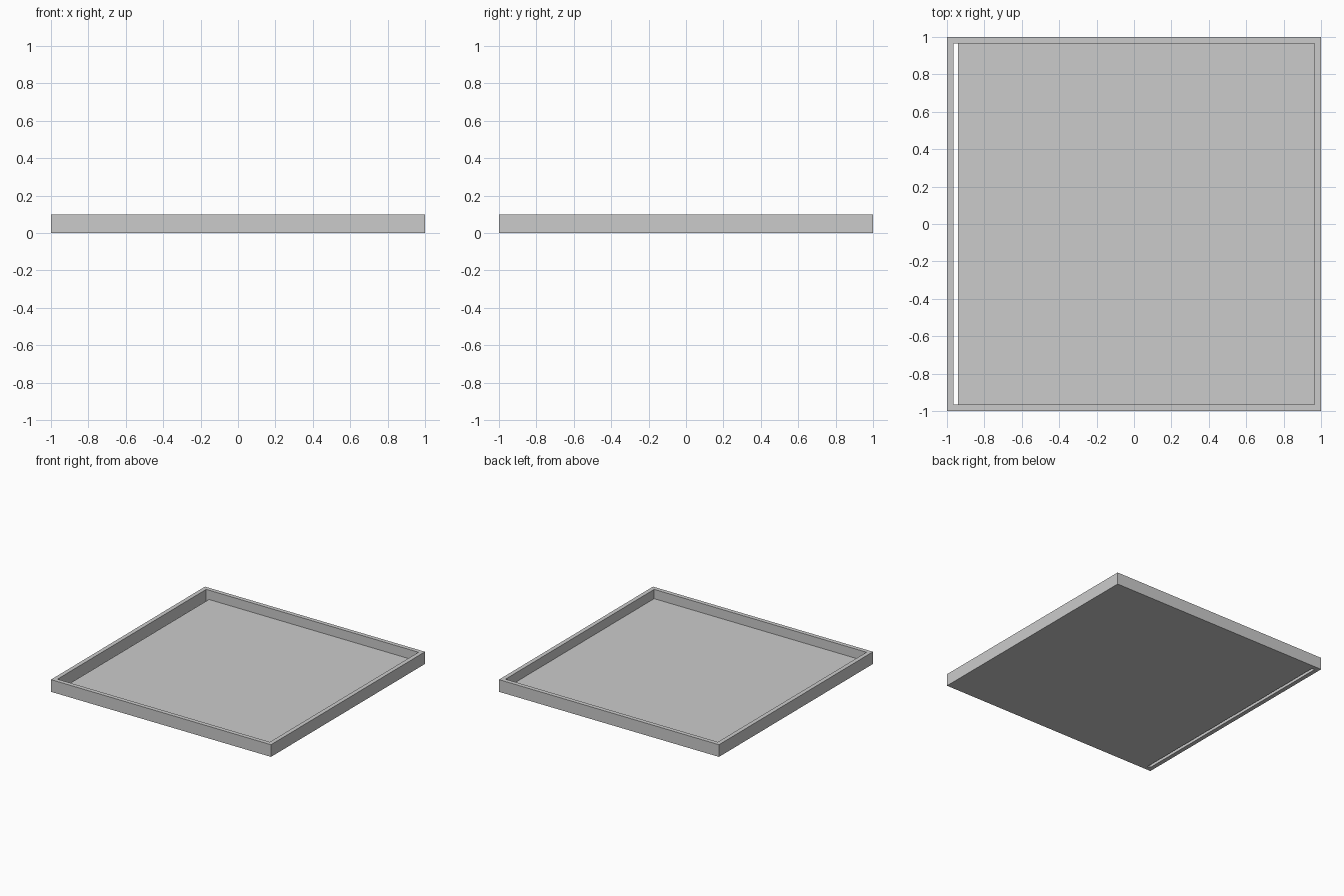
import bpy, bmesh

if "Cube" in bpy.data.objects:
    bpy.data.objects.remove(bpy.data.objects["Cube"])

INNER = 0.965     # inside face of the rim
SLOT = -0.94      # edge of the slot along the left wall
FLOOR = 0.024     # floor thickness
HEIGHT = 0.1


def extrude_profile(name, profile, half_depth):
    """Extrude an x-z profile along y, centred on y = 0."""
    bm = bmesh.new()
    face = bm.faces.new([bm.verts.new((x, -half_depth, z)) for x, z in profile])
    new = bmesh.ops.extrude_face_region(bm, geom=[face])["geom"]
    verts = [g for g in new if isinstance(g, bmesh.types.BMVert)]
    bmesh.ops.translate(bm, verts=verts, vec=(0, 2 * half_depth, 0))
    bmesh.ops.recalc_face_normals(bm, faces=bm.faces)
    mesh = bpy.data.meshes.new(name)
    bm.to_mesh(mesh)
    bm.free()
    obj = bpy.data.objects.new(name, mesh)
    bpy.context.collection.objects.link(obj)
    return obj


# Square slab
tray = extrude_profile("tray", [(-1, 0), (1, 0), (1, HEIGHT), (-1, HEIGHT)], 1)

# Cavity with a through slot beside the left wall
cutter = extrude_profile("cavity_cutter", [
    (-INNER, -0.1), (SLOT, -0.1), (SLOT, FLOOR),
    (INNER, FLOOR), (INNER, 0.2), (-INNER, 0.2)], INNER)

cut = tray.modifiers.new("cavity", "BOOLEAN")
cut.operation = "DIFFERENCE"
cut.solver = "EXACT"
cut.object = cutter

bpy.context.view_layer.objects.active = tray
tray.select_set(True)
bpy.ops.object.modifier_apply(modifier=cut.name)
bpy.data.objects.remove(cutter)
